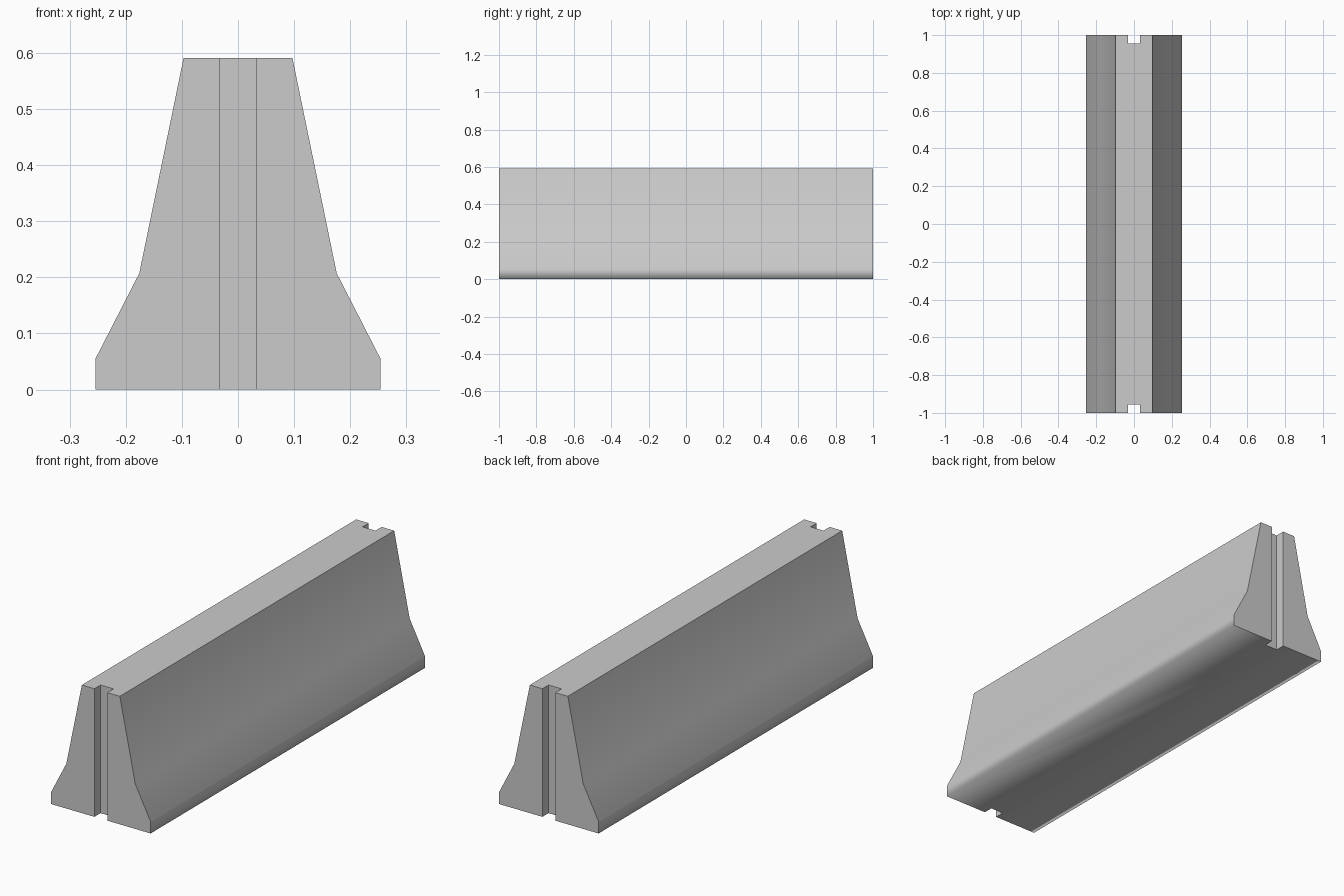
import bpy
import bmesh

if "Cube" in bpy.data.objects:
    bpy.data.objects.remove(bpy.data.objects["Cube"], do_unlink=True)

LENGTH, HEIGHT = 2.0, 0.591
SLOT_WIDTH, SLOT_DEPTH = 0.066, 0.045

concrete = bpy.data.materials.new("concrete grey")
concrete.use_nodes = True
grey = (0.6, 0.6, 0.6, 1)
concrete.diffuse_color = grey
concrete.node_tree.nodes["Principled BSDF"].inputs["Base Color"].default_value = grey


def make_object(name, bm):
    bmesh.ops.recalc_face_normals(bm, faces=bm.faces)
    mesh = bpy.data.meshes.new(name)
    bm.to_mesh(mesh)
    bm.free()
    mesh.materials.append(concrete)
    obj = bpy.data.objects.new(name, mesh)
    bpy.context.collection.objects.link(obj)
    return obj


# Barrier body: mirrored half profile extruded along its length
half = [(0.254, 0), (0.254, 0.055), (0.176, 0.207), (0.097, HEIGHT)]
profile = half + [(-x, z) for x, z in reversed(half)]
bm = bmesh.new()
end = bm.faces.new([bm.verts.new((x, -LENGTH / 2, z)) for x, z in profile])
swept = bmesh.ops.extrude_face_region(bm, geom=[end], use_keep_orig=True)["geom"]
bmesh.ops.translate(bm, vec=(0, LENGTH, 0),
                    verts=[v for v in swept if isinstance(v, bmesh.types.BMVert)])
bm.normal_update()
# Long sides and underside shade smoothly together; ends and top stay flat
for face in bm.faces:
    is_end = abs(face.normal.y) > 0.5
    is_top = all(v.co.z > HEIGHT - 0.01 for v in face.verts)
    face.smooth = not (is_end or is_top)
barrier = make_object("barrier_body", bm)

# Vertical joint slot cut into each end
for side in (-1, 1):
    bm = bmesh.new()
    bmesh.ops.create_cube(bm, size=1)
    bmesh.ops.scale(bm, vec=(SLOT_WIDTH, SLOT_DEPTH * 2, HEIGHT * 2), verts=bm.verts)
    bmesh.ops.translate(bm, vec=(0, side * LENGTH / 2, HEIGHT / 2), verts=bm.verts)
    cutter = make_object("slot_cutter", bm)
    cutter.hide_render = True
    cut = barrier.modifiers.new("joint slot", "BOOLEAN")
    cut.operation = "DIFFERENCE"
    cut.solver = "EXACT"
    cut.object = cutter
    bpy.context.view_layer.objects.active = barrier
    bpy.ops.object.modifier_apply(modifier=cut.name)
    bpy.data.objects.remove(cutter, do_unlink=True)
